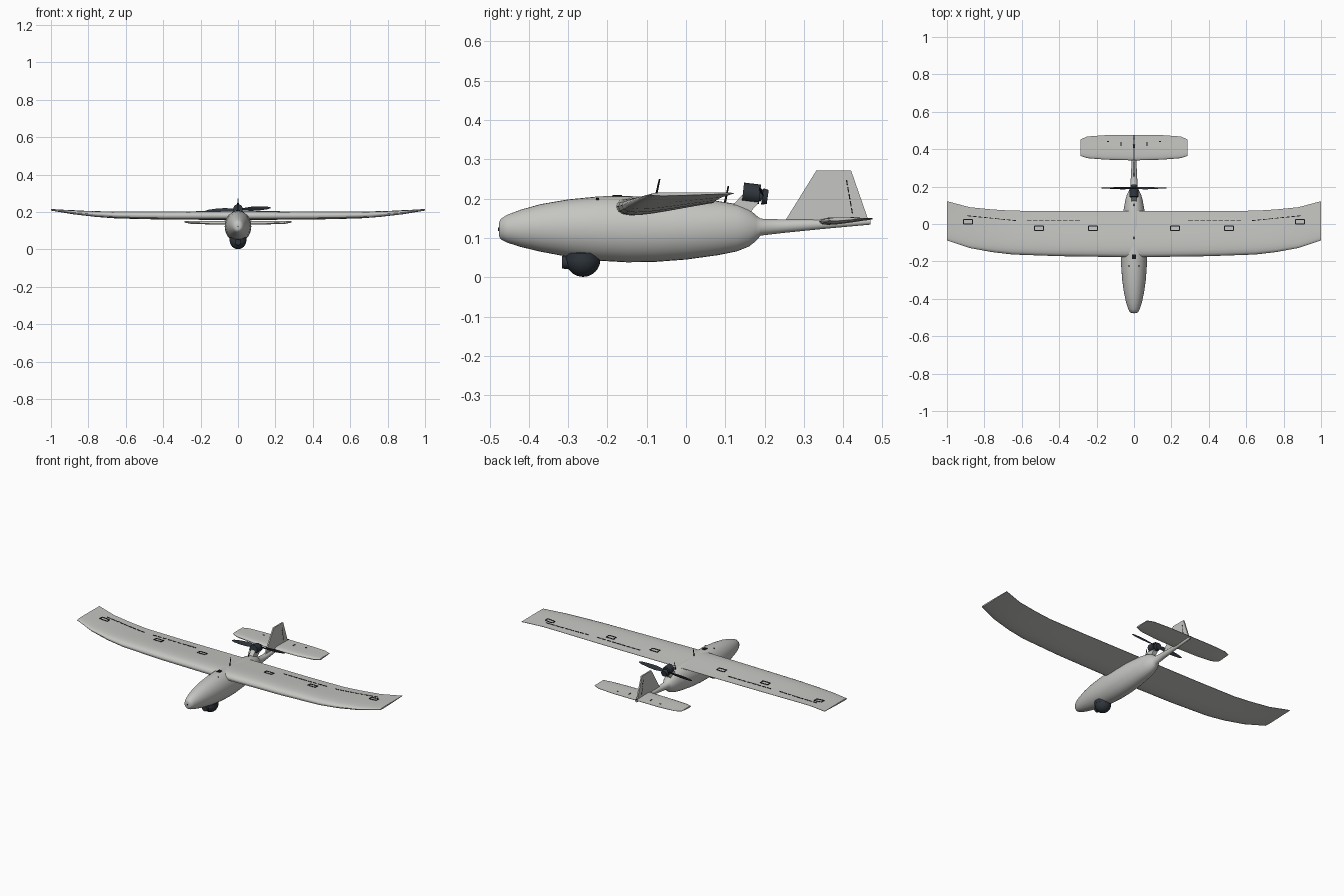
import bpy, bmesh, math
from mathutils import Matrix, Vector

cube = bpy.data.objects.get("Cube")
if cube:
    bpy.data.objects.remove(cube, do_unlink=True)


def material(name, rgb, rough=0.6):
    m = bpy.data.materials.new(name)
    m.use_nodes = True
    m.diffuse_color = (*rgb, 1)
    b = m.node_tree.nodes["Principled BSDF"]
    b.inputs["Base Color"].default_value = (*rgb, 1)
    b.inputs["Roughness"].default_value = rough
    return m


GREY = material("light grey shell", (0.56, 0.56, 0.54))
DARK = material("dark slate", (0.028, 0.036, 0.045))
BLACK = material("black line", (0.008, 0.009, 0.011))


def finish(name, bm, mat, angle=35):
    bmesh.ops.recalc_face_normals(bm, faces=bm.faces)
    me = bpy.data.meshes.new(name)
    bm.to_mesh(me)
    bm.free()
    me.materials.append(mat)
    ob = bpy.data.objects.new(name, me)
    bpy.context.collection.objects.link(ob)
    bpy.ops.object.select_all(action="DESELECT")
    ob.select_set(True)
    bpy.context.view_layer.objects.active = ob
    if angle:
        bpy.ops.object.shade_smooth_by_angle(angle=math.radians(angle))
    return ob


def loft(bm, rings):
    vs = [[bm.verts.new(p) for p in r] for r in rings]
    n = len(vs[0])
    for a, b in zip(vs, vs[1:]):
        for i in range(n):
            bm.faces.new((a[i], a[(i + 1) % n], b[(i + 1) % n], b[i]))
    bm.faces.new(vs[0])
    bm.faces.new(vs[-1])


def box(bm, centre, size, rot=Matrix()):
    m = Matrix.Translation(centre) @ rot.to_4x4() @ Matrix.Diagonal((*size, 1))
    bmesh.ops.create_cube(bm, size=1, matrix=m)


def rod(bm, a, b, r1, r2, n=24):
    a, b = Vector(a), Vector(b)
    rot = (b - a).to_track_quat("Z", "Y").to_matrix().to_4x4()
    bmesh.ops.create_cone(bm, cap_ends=True, segments=n, radius1=r1, radius2=r2,
                          depth=(b - a).length, matrix=Matrix.Translation((a + b) / 2) @ rot)


def lerp_table(table, x):
    x = min(max(x, table[0][0]), table[-1][0])
    for p, q in zip(table, table[1:]):
        if x <= q[0]:
            t = (x - p[0]) / (q[0] - p[0])
            return [u + (v - u) * t for u, v in zip(p, q)]


def foil(t):
    """Airfoil half thickness, peak about 1, for chord fraction t."""
    return max(0, 2.6 * (math.sqrt(t) - t) * (1.35 - 0.6 * t)) / 0.73 if t < 1 else 0.0


def foil_ring(x, y0, y1, z0, z1, up, down, n=12):
    ts = [(1 - math.cos(math.pi * i / n)) / 2 for i in range(n + 1)]
    mid = lambda t: (y0 + (y1 - y0) * t, z0 + (z1 - z0) * t)
    top = [(x, mid(t)[0], mid(t)[1] + up * foil(t) + 0.001) for t in ts]
    low = [(x, mid(t)[0], mid(t)[1] - down * foil(t) - 0.001) for t in reversed(ts)]
    return top + low


# Fuselage and tail boom: y, half width, bottom, top
BODY = [(-0.476, 0.012, 0.105, 0.138), (-0.472, 0.022, 0.097, 0.148), (-0.455, 0.031, 0.088, 0.159),
        (-0.42, 0.042, 0.077, 0.172), (-0.37, 0.053, 0.065, 0.186), (-0.30, 0.063, 0.052, 0.198),
        (-0.22, 0.069, 0.042, 0.206), (-0.15, 0.071, 0.038, 0.207), (-0.08, 0.070, 0.039, 0.203),
        (0.0, 0.065, 0.045, 0.199), (0.08, 0.055, 0.056, 0.194), (0.13, 0.046, 0.066, 0.186),
        (0.16, 0.037, 0.078, 0.174), (0.178, 0.027, 0.092, 0.158), (0.19, 0.020, 0.106, 0.149),
        (0.25, 0.017, 0.113, 0.147), (0.35, 0.012, 0.123, 0.147), (0.47, 0.006, 0.134, 0.149)]
bm = bmesh.new()
loft(bm, [[(w * math.cos(a), y, (lo + hi) / 2 + (hi - lo) / 2 * math.sin(a))
           for a in [2 * math.pi * i / 32 for i in range(32)]] for y, w, lo, hi in BODY])
finish("fuselage", bm, GREY, 50)

# Main wing: x, leading y, trailing y, leading z, trailing z, thickness up, down
WING = [(0, -0.178, 0.070, 0.180, 0.190, 0.020, 0.022), (0.40, -0.172, 0.070, 0.180, 0.190, 0.018, 0.020),
        (0.65, -0.163, 0.071, 0.183, 0.192, 0.015, 0.017), (0.76, -0.150, 0.078, 0.188, 0.197, 0.012, 0.014),
        (0.88, -0.128, 0.090, 0.197, 0.204, 0.008, 0.009), (1.0, -0.088, 0.122, 0.211, 0.214, 0.003, 0.003)]
# Tailplane, same columns
TAIL = [(0, 0.340, 0.475, 0.142, 0.148, 0.007, 0.008), (0.15, 0.344, 0.475, 0.142, 0.148, 0.007, 0.008),
        (0.25, 0.352, 0.468, 0.144, 0.149, 0.006, 0.007), (0.287, 0.364, 0.452, 0.147, 0.150, 0.003, 0.003)]
for name, table in (("main_wing", WING), ("tailplane", TAIL)):
    bm = bmesh.new()
    loft(bm, [foil_ring(-r[0], *r[1:]) for r in reversed(table[1:])] + [foil_ring(*r) for r in table])
    finish(name, bm, GREY, 40)


def top_z(table, x, y):
    _, y0, y1, z0, z1, up, _ = lerp_table(table, abs(x))
    t = min(max((y - y0) / (y1 - y0), 0), 1)
    return z0 + (z1 - z0) * t + up * foil(t) + 0.001


def mark(bm, table, a, b, width):
    """Thin strip lying on the upper surface between two plan points."""
    p, q = [Vector((x, y, top_z(table, x, y) + 0.0005)) for x, y in (a, b)]
    d = q - p
    box(bm, (p + q) / 2, (d.length, width, 0.003), d.to_track_quat("X", "Z").to_matrix())


# Servo hatch frames and aileron and flap hinge dashes
bm = bmesh.new()
for s in (-1, 1):
    for cx, cy in ((0.22, -0.022), (0.508, -0.022), (0.888, 0.013)):
        l, r, f, k = s * (cx - 0.024), s * (cx + 0.024), cy - 0.012, cy + 0.012
        for a, b in (((l, f), (r, f)), ((l, k), (r, k)), ((l, f), (l, k)), ((r, f), (r, k))):
            mark(bm, WING, a, b, 0.005)
    for (xa, ya), (xb, yb), n in (((0.29, 0.018), (0.58, 0.018), 9), ((0.63, 0.018), (0.90, 0.045), 9)):
        for i in range(n):
            p = [(s * (xa + (xb - xa) * t), ya + (yb - ya) * t) for t in (i / n, (i + 0.75) / n)]
            mark(bm, WING, *p, 0.004)
finish("wing_hatch_lines", bm, BLACK, 0)

# Elevator hinge marks
bm = bmesh.new()
for s in (-1, 1):
    mark(bm, TAIL, (s * 0.07, 0.418), (s * 0.07, 0.438), 0.005)
    mark(bm, TAIL, (s * 0.135, 0.440), (s * 0.145, 0.440), 0.005)
mark(bm, TAIL, (0.0, 0.455), (0.0, 0.475), 0.006)
finish("elevator_marks", bm, BLACK, 0)

# Vertical fin
bm = bmesh.new()
outline = [(0.25, 0.140), (0.332, 0.272), (0.420, 0.272), (0.466, 0.140)]
loft(bm, [[(x, y, z) for y, z in outline] for x in (-0.004, 0.004)])
finish("fin", bm, GREY, 0)

# Rudder hinge dashes on both sides of the fin
bm = bmesh.new()
rot = Matrix.Rotation(math.radians(9), 3, "X")
for i in range(5):
    t = (i + 0.5) / 5
    box(bm, (0, 0.408 + 0.016 * t, 0.250 - 0.09 * t), (0.0095, 0.003, 0.014), rot)
finish("rudder_hinge", bm, BLACK, 0)

# Motor pylon leaning back from the rear of the body
bm = bmesh.new()
loft(bm, [[(sx * 0.014, y + e, z - e * 0.55) for sx, e in ((-1, -0.02), (1, -0.02), (1, 0.02), (-1, 0.02))]
          for y, z in ((0.115, 0.145), (0.167, 0.203))])
finish("motor_pylon", bm, GREY, 0)

# Motor, pointing aft and slightly down
bm = bmesh.new()
rod(bm, (0, 0.145, 0.216), (0, 0.188, 0.211), 0.025, 0.025)
rod(bm, (0, 0.186, 0.211), (0, 0.196, 0.206), 0.015, 0.015)
rod(bm, (0, 0.194, 0.206), (0, 0.208, 0.204), 0.021, 0.018)
finish("motor", bm, DARK)

# Two bladed pusher propeller: radius, chord, pitch
BLADE = [(0.005, 0.014, 50), (0.03, 0.018, 42), (0.07, 0.026, 30), (0.12, 0.022, 21), (0.16, 0.014, 16), (0.175, 0.005, 14)]
bm = bmesh.new()
for s in (0, math.pi):
    turn = Matrix.Translation((0, 0.192, 0.213)) @ Matrix.Rotation(s - math.radians(3), 4, "Y")
    rings = []
    for r, c, deg in BLADE:
        tw = Matrix.Rotation(math.radians(deg), 4, "X")
        sec = ((-0.5, 0), (0, 0.002), (0.5, 0), (0, -0.002))
        rings.append([turn @ (Matrix.Translation((r, 0, 0)) @ tw @ Vector((0, h, c * k))) for k, h in sec])
    loft(bm, rings)
finish("propeller", bm, DARK, 60)

# Camera turret under the nose, with collar and lens block
bm = bmesh.new()
bmesh.ops.create_uvsphere(bm, u_segments=28, v_segments=16, radius=0.044,
                          matrix=Matrix.Translation((0, -0.262, 0.045)))
rod(bm, (0, -0.262, 0.042), (0, -0.262, 0.062), 0.045, 0.045, 28)
finish("camera_turret", bm, DARK)
bm = bmesh.new()
rod(bm, (0, -0.316, 0.038), (0, -0.285, 0.038), 0.016, 0.018)
finish("camera_lens", bm, DARK)

# Antennas
bm = bmesh.new()
rod(bm, (0, -0.078, 0.200), (0, -0.067, 0.250), 0.003, 0.002, 10)
rod(bm, (0, 0.098, 0.185), (0, 0.108, 0.232), 0.003, 0.002, 10)
finish("antennas", bm, BLACK)

# Top hatch latch, fastener dots and nose port
bm = bmesh.new()
box(bm, (0, -0.175, 0.2075), (0.020, 0.024, 0.004))
for s in (-1, 1):
    for y in (-0.225, -0.14):
        _, w, lo, hi = lerp_table(BODY, y)
        x = 0.028
        z = (lo + hi) / 2 + (hi - lo) / 2 * math.sqrt(1 - (x / w) ** 2)
        box(bm, (s * x, y, z), (0.007, 0.007, 0.004), Matrix.Rotation(s * 0.45, 3, "Y"))
finish("hatch_fittings", bm, BLACK, 0)
bm = bmesh.new()
rod(bm, (0, -0.478, 0.122), (0, -0.470, 0.122), 0.004, 0.004, 12)
finish("nose_port", bm, DARK)
